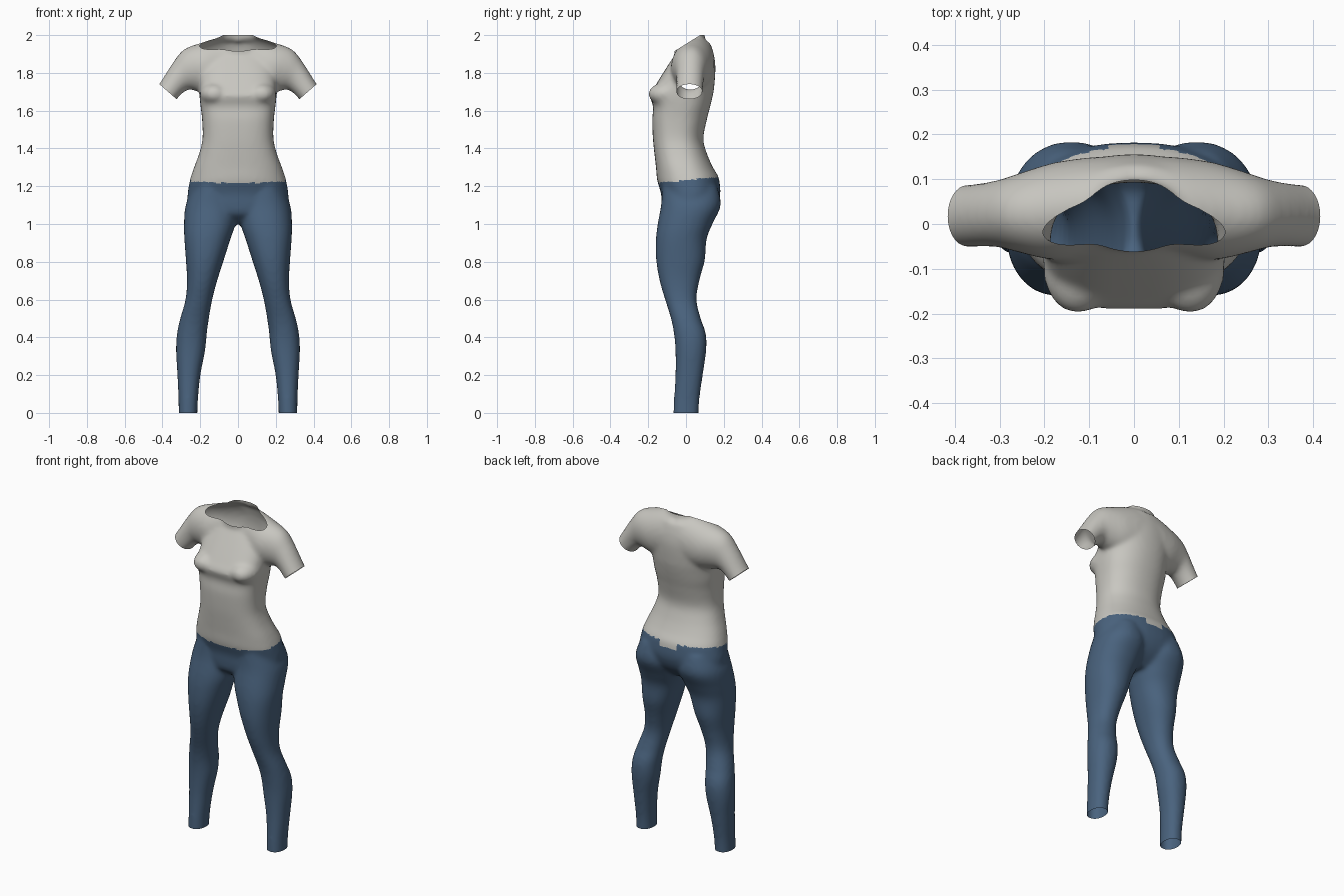
import bpy, bmesh, math
from mathutils import Vector, Matrix

if "Cube" in bpy.data.objects:
    bpy.data.objects.remove(bpy.data.objects["Cube"])

N = 40  # points around each ring


def material(name, rgb):
    m = bpy.data.materials.new(name)
    m.diffuse_color = (*rgb, 1)
    m.use_nodes = True
    m.node_tree.nodes["Principled BSDF"].inputs["Base Color"].default_value = m.diffuse_color
    return m


def spline(rows, steps=5):
    """Catmull-Rom interpolation through rows of numbers."""
    out = []
    for i in range(len(rows) - 1):
        p0, p1 = rows[max(i - 1, 0)], rows[i]
        p2, p3 = rows[i + 1], rows[min(i + 2, len(rows) - 1)]
        for s in range(steps):
            t = s / steps
            out.append([0.5 * (2 * b + (c - a) * t + (2 * a - 5 * b + 4 * c - d) * t * t
                               + (3 * b - a - 3 * c + d) * t ** 3)
                        for a, b, c, d in zip(p0, p1, p2, p3)])
    return out + [list(rows[-1])]


def power(v, e):
    return math.copysign(abs(v) ** (2 / e), v)


def loft(bm, rings):
    """Closed skin over a list of rings."""
    tmp = bmesh.new()
    vs = [[tmp.verts.new(p) for p in r] for r in rings]
    for a, b in zip(vs, vs[1:]):
        for i in range(N):
            j = (i + 1) % N
            tmp.faces.new((a[i], a[j], b[j], b[i]))
    tmp.faces.new(vs[0])
    tmp.faces.new(vs[-1])
    bmesh.ops.recalc_face_normals(tmp, faces=tmp.faces)
    me = bpy.data.meshes.new("part")
    tmp.to_mesh(me)
    tmp.free()
    bm.from_mesh(me)
    bpy.data.meshes.remove(me)


def flat_ring(z, x0, x1, yf, yb, ef=2.2, eb=2.2):
    """Horizontal ring with separate squareness for front and back."""
    cx, cy, rx, ry = (x0 + x1) / 2, (yf + yb) / 2, (x1 - x0) / 2, (yb - yf) / 2
    pts = []
    for i in range(N):
        a = math.tau * i / N
        e = ef if math.sin(a) < 0 else eb
        pts.append((cx + rx * power(math.cos(a), e), cy + ry * power(math.sin(a), e), z))
    return pts


def sleeve_ring(tx, tz, bx, bz, yf, yb, side):
    """Ring standing between a top point and an underarm point."""
    pts = []
    for i in range(N):
        a = math.tau * i / N
        k = (1 + math.cos(a)) / 2
        pts.append((side * (bx + (tx - bx) * k), (yf + yb) / 2 + (yb - yf) / 2 * math.sin(a),
                    bz + (tz - bz) * k))
    return pts


body = bmesh.new()

# Torso and pelvis: height, half width, front y, back y, front squareness
torso = [(1.00, .07, -.05, .07, 2.2), (1.05, .24, -.115, .13, 2.2), (1.10, .266, -.128, .165, 2.3),
         (1.16, .267, -.132, .182, 2.3), (1.22, .257, -.150, .178, 2.4), (1.25, .250, -.155, .172, 2.4),
         (1.30, .233, -.159, .143, 2.5), (1.37, .207, -.167, .112, 2.6), (1.45, .188, -.175, .092, 2.7),
         (1.55, .190, -.179, .110, 2.9), (1.62, .198, -.174, .128, 3.2), (1.68, .204, -.190, .142, 3.6),
         (1.73, .204, -.164, .150, 3.2), (1.83, .200, -.102, .156, 2.8), (1.90, .170, -.055, .147, 2.5),
         (1.96, .120, -.005, .128, 2.3)]
loft(body, [flat_ring(z, -w, w, f, b, e) for z, w, f, b, e in spline(torso)])

# Neck stump, cut open later
loft(body, [flat_ring(z, -w, w, f, b) for z, w, f, b in
            ((1.84, .12, -.06, .12), (1.93, .108, -.062, .108), (2.0, .102, -.062, .098), (2.06, .1, -.062, .095))])

# Legs: height, inner x, outer x, front y, back y
leg = [(1.20, .04, .235, -.125, .165), (1.10, .004, .277, -.132, .184), (1.00, .014, .286, -.150, .140),
       (.92, .040, .284, -.159, .109), (.81, .075, .276, -.158, .100), (.70, .110, .270, -.140, .071),
       (.60, .136, .278, -.111, .056), (.50, .154, .306, -.080, .078), (.42, .165, .323, -.064, .105),
       (.33, .174, .328, -.056, .107), (.20, .199, .321, -.056, .089), (.07, .212, .315, -.064, .071),
       (-.05, .216, .315, -.069, .065)]
# Sleeves: top x z, underarm x z, front y, back y
sleeve = [(.02, 2.0, .02, 1.72, -.055, .150), (.10, 1.988, .07, 1.69, -.065, .150),
          (.20, 1.958, .15, 1.69, -.080, .138), (.285, 1.925, .215, 1.702, -.065, .115),
          (.338, 1.864, .268, 1.710, -.052, .098), (.416, 1.742, .325, 1.660, -.052, .088),
          (.455, 1.690, .362, 1.610, -.052, .088)]
for side in (-1, 1):
    loft(body, [flat_ring(z, *sorted((side * a, side * b)), f, k) for z, a, b, f, k in spline(leg)])
    loft(body, [sleeve_ring(*r, side) for r in spline(sleeve)])
    # Bust
    bmesh.ops.create_uvsphere(body, u_segments=32, v_segments=16, radius=1,
                              matrix=Matrix.Translation((side * .125, -.1, 1.688))
                              @ Matrix.Diagonal((.078, .1, .062, 1)))

# Fuse all parts into one smooth skin
me = bpy.data.meshes.new("body")
body.to_mesh(me)
body.free()
src = bpy.data.objects.new("body", me)
bpy.context.collection.objects.link(src)
rm = src.modifiers.new("fuse", 'REMESH')
rm.mode = 'VOXEL'
rm.voxel_size = .0105
sm = src.modifiers.new("soften", 'SMOOTH')
sm.factor = .5
sm.iterations = 12
skin = bpy.data.meshes.new_from_object(src.evaluated_get(bpy.context.evaluated_depsgraph_get()))
bpy.data.objects.remove(src)

bm = bmesh.new()
bm.from_mesh(skin)
# Cut open the neck, sleeves and ankles
cuts = [((0, .075, 2.0), (0, -.53, .85)), ((0, 0, 2.0), (0, 0, 1)), ((0, 0, 0), (0, 0, -1)),
        ((.37, 0, 1.70), (.66, 0, -.75)), ((-.37, 0, 1.70), (-.66, 0, -.75))]
for co, no in cuts:
    # the sleeve planes only touch the sleeves
    near = [f for f in bm.faces if co[0] == 0 or
            (f.calc_center_median().x * co[0] > 0 and abs(f.calc_center_median().x) > .27
             and f.calc_center_median().z > 1.55)]
    geom = set(near) | {e for f in near for e in f.edges} | {v for f in near for v in f.verts}
    bmesh.ops.bisect_plane(bm, geom=list(geom), plane_co=co, plane_no=no, clear_outer=True)


def is_shirt(c):
    hem = min(1.25, 1.232 + .1 * c.y)
    if c.y > 0 and abs(c.x) < .055:  # shirt tail at the back
        hem = 1.215
    return c.z > hem


def is_patch(c):
    return c.y < .0 and .2 < c.x < .236 and .505 < c.z < .568


shirt_mat = material("light grey cloth", (.58, .57, .53))
denim_mat = material("blue denim", (.068, .125, .21))


def garment(name, keep, mats):
    part = bm.copy()
    gone = [f for f in part.faces if not keep(f.calc_center_median())]
    bmesh.ops.delete(part, geom=gone, context='FACES')
    for f in part.faces:
        f.smooth = True
        f.material_index = 1 if len(mats) > 1 and is_patch(f.calc_center_median()) else 0
    mesh = bpy.data.meshes.new(name)
    part.to_mesh(mesh)
    part.free()
    mesh.materials.clear()
    for m in mats:
        mesh.materials.append(m)
    bpy.context.collection.objects.link(bpy.data.objects.new(name, mesh))


garment("shirt", is_shirt, [shirt_mat])
garment("trousers", lambda c: not is_shirt(c), [denim_mat, shirt_mat])
bm.free()
bpy.data.meshes.remove(skin)
